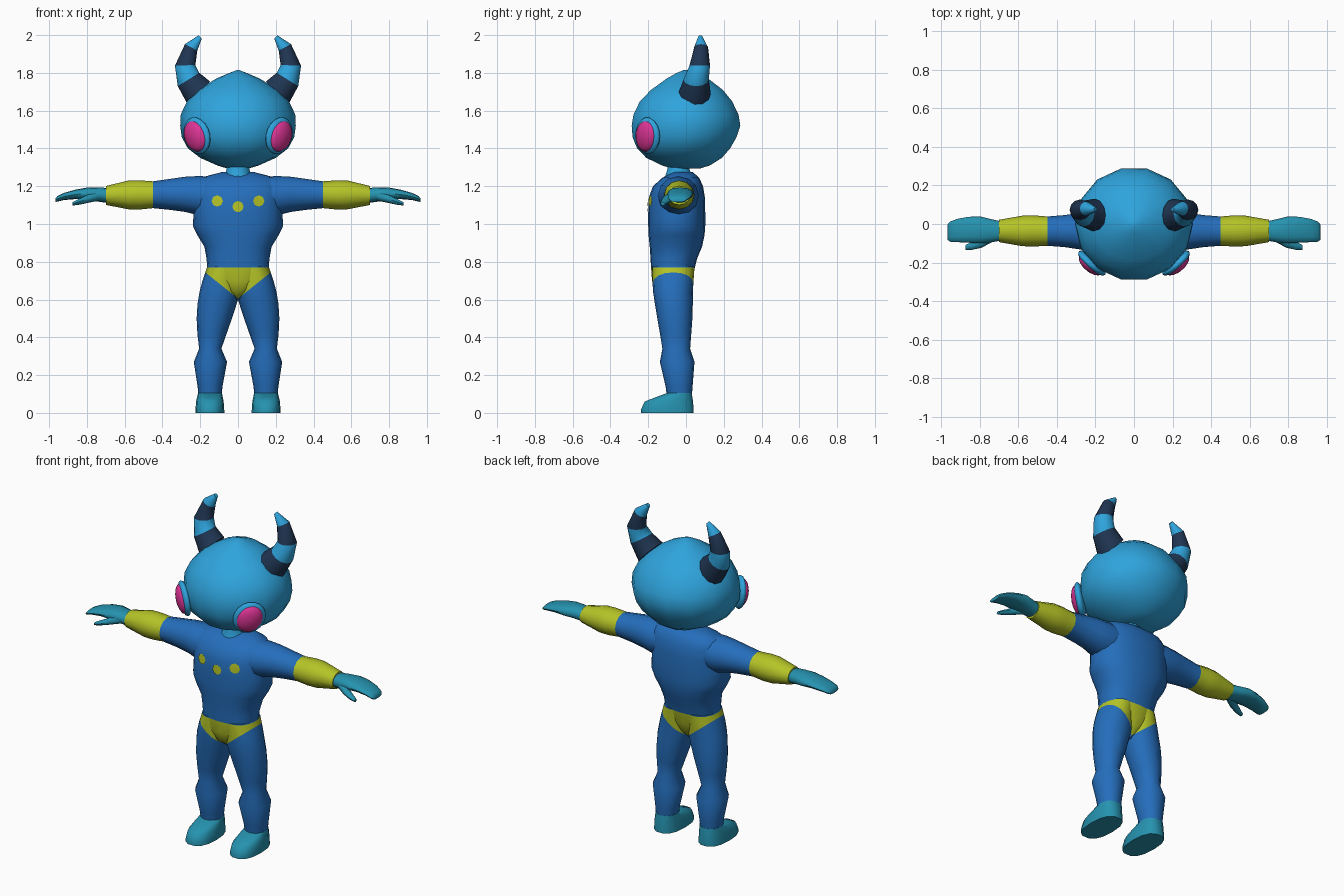
import bpy, bmesh, math
from mathutils import Vector
from mathutils.bvhtree import BVHTree

if "Cube" in bpy.data.objects:
    bpy.data.objects.remove(bpy.data.objects["Cube"])


def material(name, rgb):
    m = bpy.data.materials.new(name)
    m.diffuse_color = (*rgb, 1)
    m.use_nodes = True
    m.node_tree.nodes["Principled BSDF"].inputs["Base Color"].default_value = m.diffuse_color
    return m


SKIN = material("sky_blue", (0.028, 0.37, 0.72))
SUIT = material("suit_blue", (0.018, 0.155, 0.50))
LIME = material("lime_yellow", (0.46, 0.55, 0.02))
TEAL = material("teal", (0.019, 0.29, 0.43))
NAVY = material("navy", (0.014, 0.036, 0.085))
PINK = material("magenta", (0.72, 0.035, 0.30))
X, Y, Z = Vector((1, 0, 0)), Vector((0, 1, 0)), Vector((0, 0, 1))


def ring(c, u, v, n=14, p=2.0):
    """Closed (super)ellipse around c with half axes u and v."""
    pts = []
    for i in range(n):
        a = 2 * math.pi * i / n
        co, si = math.cos(a), math.sin(a)
        pts.append(Vector(c) + u * math.copysign(abs(co) ** (2 / p), co)
                   + v * math.copysign(abs(si) ** (2 / p), si))
    return pts


def level(z, x0, x1, y0, y1, n=14, p=2.0):
    """Horizontal section between x0..x1 and y0..y1."""
    return ring(((x0 + x1) / 2, (y0 + y1) / 2, z), X * (x1 - x0) / 2, Y * (y1 - y0) / 2, n, p)


def finish(bm, name, mats, angle=50):
    bmesh.ops.recalc_face_normals(bm, faces=bm.faces)
    me = bpy.data.meshes.new(name)
    bm.to_mesh(me)
    bm.free()
    for m in mats:
        me.materials.append(m)
    ob = bpy.data.objects.new(name, me)
    bpy.context.collection.objects.link(ob)
    bpy.ops.object.select_all(action='DESELECT')
    ob.select_set(True)
    bpy.context.view_layer.objects.active = ob
    bpy.ops.object.shade_smooth_by_angle(angle=math.radians(angle))
    return ob


def loft(name, rings, mats, bands=None, side=1, briefs=False, angle=50):
    """Skin a stack of rings; bands gives a material per segment."""
    bm = bmesh.new()
    rows = [[bm.verts.new((p.x * side, p.y, p.z)) for p in r] for r in rings]
    n = len(rows[0])
    for k in range(len(rows) - 1):
        for i in range(n):
            j = (i + 1) % n
            f = bm.faces.new((rows[k][i], rows[k][j], rows[k + 1][j], rows[k + 1][i]))
            f.material_index = bands[k] if bands else 0
    bm.faces.new(rows[0]).material_index = bands[0] if bands else 0
    bm.faces.new(rows[-1]).material_index = bands[-1] if bands else 0
    if briefs:  # cut the waist line and the V-shaped leg lines, then colour between
        for co, no in (((0, 0, .77), (0, 0, 1)), ((0, 0, .605), (-.8, 0, 1)), ((0, 0, .605), (.8, 0, 1))):
            bmesh.ops.bisect_plane(bm, geom=bm.verts[:] + bm.edges[:] + bm.faces[:],
                                   plane_co=co, plane_no=no)
        for f in bm.faces:
            c = f.calc_center_median()
            f.material_index = int(.605 + .8 * abs(c.x) < c.z < .77)
    return finish(bm, name, mats, angle)


# Torso with pelvis: z, half width, front y, back y
torso_rows = [(.595, .015, -.10, -.03), (.64, .06, -.165, .015), (.70, .145, -.18, .035),
              (.77, .163, -.185, .047), (.82, .167, -.188, .06), (.88, .178, -.192, .085),
              (.94, .215, -.198, .098), (.99, .239, -.20, .102), (1.06, .235, -.20, .102),
              (1.14, .235, -.197, .10), (1.20, .235, -.175, .09), (1.245, .20, -.125, .07),
              (1.275, .085, -.07, .035)]
torso = loft("torso", [level(z, -w, w, a, b, 20, 2.3) for z, w, a, b in torso_rows],
             [SUIT, LIME], briefs=True, angle=60)

# Neck
loft("neck", [level(z, -r, r, -.04 - r, -.04 + r) for z, r in ((1.2, .085), (1.25, .073), (1.29, .06), (1.36, .06))],
     [SKIN])

# Head: z, half width, front y, back y
head_rows = [(1.295, .06, -.08, .08), (1.31, .11, -.13, .13), (1.35, .20, -.215, .195),
             (1.40, .265, -.265, .24), (1.46, .298, -.29, .275), (1.52, .306, -.295, .295),
             (1.58, .303, -.285, .285), (1.65, .27, -.25, .25), (1.71, .212, -.19, .20),
             (1.77, .115, -.105, .12), (1.80, .045, -.05, .045), (1.814, .008, -.015, .01)]
loft("head", [level(z, -w, w, a, b, 14) for z, w, a, b in head_rows], [SKIN], angle=70)

# Chest spots laid on the front of the torso
tree = BVHTree.FromPolygons([v.co for v in torso.data.vertices],
                            [p.vertices[:] for p in torso.data.polygons])
for k, (x, z) in enumerate(((-.11, 1.122), (0, 1.092), (.11, 1.122))):
    bm = bmesh.new()
    edge = ring((x, -1, z), X * .03, Z * .03, 8)
    verts = []
    for p in edge + [Vector((x, -1, z))]:
        hit = tree.ray_cast(p, Y)[0]
        verts.append(bm.verts.new(hit - Y * .006))
    for i in range(8):
        bm.faces.new((verts[8], verts[i], verts[(i + 1) % 8]))
    for f in bm.faces:
        f.normal_update()
        if f.normal.y > 0:
            f.normal_flip()
    finish(bm, "chest_spot_%d" % (k + 1), [LIME])


def eye_part(name, c, wide, tall, deep, mat, s):
    """Flattened ball facing out and forward, tilted towards the nose at the bottom."""
    n = Vector((.66, -.74, -.12)).normalized()
    u = Vector((.74, .66, 0)).normalized()
    v = n.cross(u).normalized()
    if v.z < 0:
        v = -v
    t = math.radians(25)
    a, b = u * math.cos(t) - v * math.sin(t), v * math.cos(t) + u * math.sin(t)
    rings = []
    for k in range(9):
        h = math.radians(-86 + 172 * k / 8)
        rings.append(ring(Vector(c) + n * deep * math.sin(h),
                          a * wide * math.cos(h), b * tall * math.cos(h), 18))
    loft(name, rings, [mat], side=s, angle=80)


for s, tag in ((-1, "right"), (1, "left")):
    # Leg: z, inner x, outer x, front y, back y
    leg_rows = [(.08, .088, .208, -.10, .03), (.14, .082, .214, -.108, .035), (.27, .058, .234, -.138, .045),
                (.34, .088, .206, -.125, .022), (.42, .06, .215, -.138, .028), (.50, .032, .219, -.152, .034),
                (.58, .006, .214, -.165, .036), (.64, -.01, .204, -.174, .036),
                (.70, -.01, .188, -.178, .040), (.775, -.01, .163, -.178, .045)]
    loft(tag + "_leg", [level(z, a, b, c, d, 16, 2.1) for z, a, b, c, d in leg_rows],
         [SUIT, LIME], side=s, briefs=True, angle=60)

    # Shoe
    shoe_rows = [(0, .072, .226, -.24, .043), (.02, .073, .225, -.24, .043), (.06, .076, .222, -.222, .04),
                 (.082, .08, .217, -.165, .036), (.104, .085, .211, -.105, .032)]
    loft(tag + "_shoe", [level(z, a, b, c, d, 14, 2.5) for z, a, b, c, d in shoe_rows], [TEAL], side=s)

    # Arm with forearm guard: x, y centre, z centre, half depth, half height
    arm_rows = [(.13, -.045, 1.15, .11, .10), (.21, -.04, 1.15, .108, .104), (.28, -.037, 1.157, .095, .093),
                (.36, -.037, 1.157, .083, .082), (.45, -.037, 1.155, .076, .071),
                (.52, -.036, 1.154, .081, .077), (.58, -.036, 1.154, .079, .076), (.70, -.036, 1.151, .058, .05)]
    loft(tag + "_arm", [ring((x, y, z), Y * d, Z * h, 12) for x, y, z, d, h in arm_rows],
         [SUIT, LIME], bands=[0, 0, 0, 0, 1, 1, 1], side=s)

    # Mitten hand and thumb
    hand_rows = [(.69, -.036, 1.151, .05, .04), (.75, -.035, 1.157, .062, .037), (.80, -.03, 1.16, .070, .033),
                 (.86, -.03, 1.157, .067, .025), (.92, -.034, 1.146, .060, .019), (.955, -.04, 1.134, .052, .015),
                 (.967, -.042, 1.126, .04, .01)]
    loft(tag + "_hand", [ring((x, y, z), Y * d, Z * h, 12, 2.3) for x, y, z, d, h in hand_rows], [TEAL], side=s)
    thumb_rows = [(.73, -.06, 1.15, .03, .026), (.79, -.095, 1.135, .028, .022),
                  (.84, -.113, 1.118, .021, .016), (.875, -.122, 1.107, .012, .009)]
    loft(tag + "_thumb", [ring((x, y, z), Y * d, Z * h, 8) for x, y, z, d, h in thumb_rows], [TEAL], side=s)

    # Eye and its rim
    eye_part(tag + "_eye_rim", (.218, -.203, 1.467), .090, .101, .03, SKIN, s)
    eye_part(tag + "_eye", (.225, -.211, 1.465), .072, .086, .036, PINK, s)

    # Striped horn: x, y, z, radius, lean of the section
    horn_rows = [(.205, .045, 1.69, .086, 48), (.262, .054, 1.765, .067, 32), (.280, .073, 1.84, .054, 2),
                 (.248, .08, 1.935, .037, -28), (.200, .076, 1.99, .012, -50)]
    rings = []
    for x, y, z, r, lean in horn_rows:
        t = math.radians(lean)
        rings.append(ring((x, y, z), Vector((math.cos(t), 0, -math.sin(t))) * r, Y * r, 12))
    loft(tag + "_horn", rings, [NAVY, SKIN], bands=[0, 1, 0, 1], side=s)
